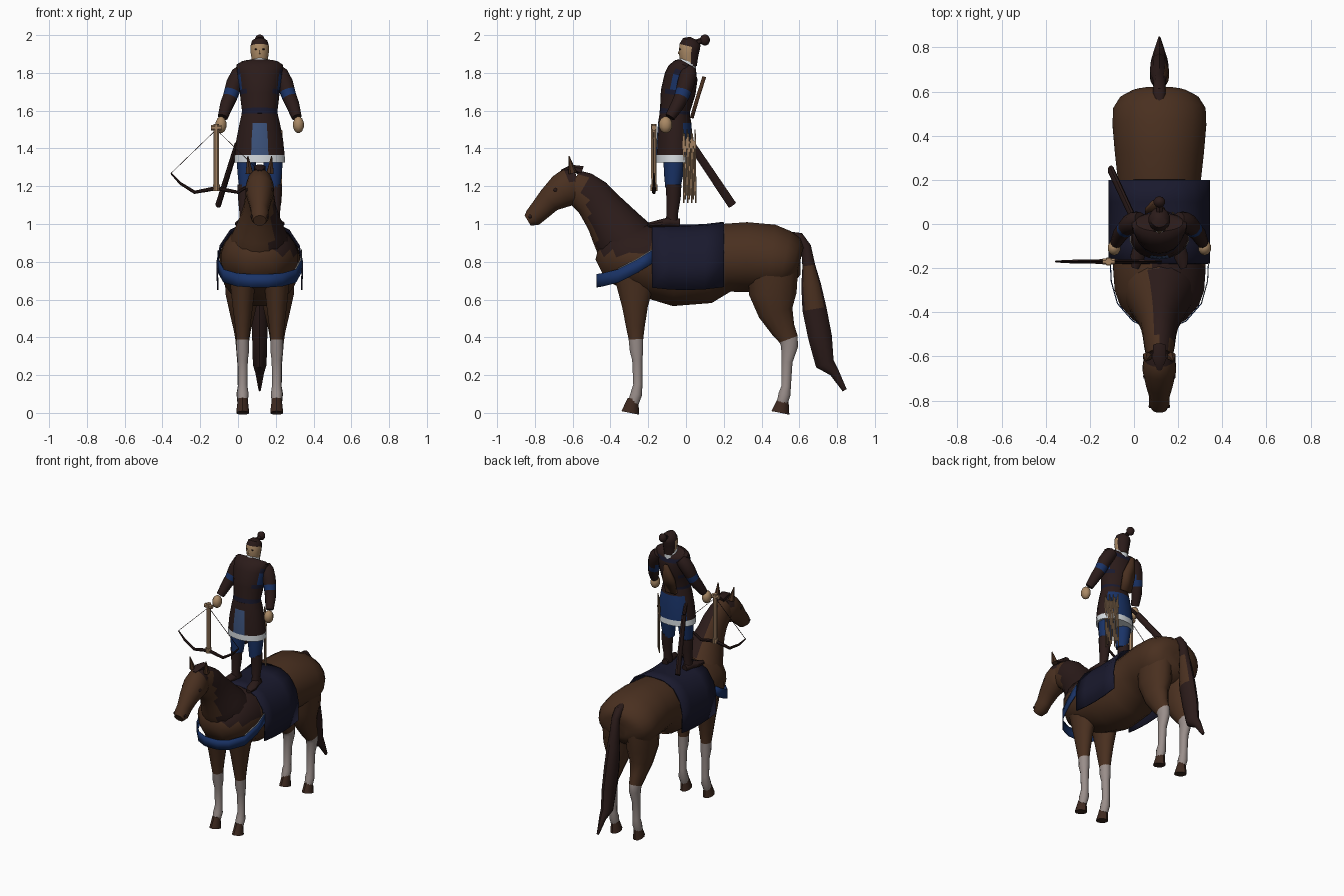
import bpy, bmesh, math
from mathutils import Vector

cube = bpy.data.objects.get("Cube")
if cube:
    bpy.data.objects.remove(cube, do_unlink=True)

CX = 0.115          # shared centre line of horse and rider
SIDES = (("right", -1), ("left", 1))
made = []


def material(name, r, g, b):
    m = bpy.data.materials.new(name)
    m.use_nodes = True
    m.diffuse_color = (r, g, b, 1)
    m.node_tree.nodes["Principled BSDF"].inputs["Base Color"].default_value = (r, g, b, 1)
    return m


COAT = material("horse_brown", .067, .029, .014)
DARK = material("dark_brown", .024, .011, .01)
STOCKING = material("pale_stocking", .32, .27, .255)
NAVY = material("navy_cloth", .01, .01, .027)
BLUE = material("blue_cloth", .01, .033, .135)
STEEL = material("steel_blue_cloth", .045, .085, .2)
SKIN = material("skin_tan", .4, .25, .13)
TRIM = material("white_trim", .66, .7, .73)
HOOF = material("hoof_brown", .048, .022, .014)
WOOD = material("pale_wood", .36, .22, .12)


def finish(name, bm, mats, rule=None):
    """Turn a bmesh into an object; rule(centre, normal) picks a material slot."""
    bmesh.ops.recalc_face_normals(bm, faces=bm.faces)
    for f in bm.faces:
        f.smooth = True
        if rule:
            f.material_index = int(rule(f.calc_center_median(), f.normal))
    me = bpy.data.meshes.new(name)
    bm.to_mesh(me)
    bm.free()
    for m in mats:
        me.materials.append(m)
    ob = bpy.data.objects.new(name, me)
    bpy.context.collection.objects.link(ob)
    made.append(ob)
    return ob


def loft(name, rings, *mats, n=14, ref=(1, 0, 0), rule=None):
    """Elliptical rings (x, y, z, radius along ref, radius across), capped."""
    bm = bmesh.new()
    pts = [Vector(r[:3]) for r in rings]
    loops = []
    for i, r in enumerate(rings):
        t = (pts[min(i + 1, len(pts) - 1)] - pts[max(i - 1, 0)]).normalized()
        u = Vector(ref)
        u = (u - t * u.dot(t)).normalized()
        v = t.cross(u)
        ring = []
        for k in range(n):
            a = math.tau * (k + .5) / n
            ring.append(bm.verts.new(pts[i] + u * math.cos(a) * r[3] + v * math.sin(a) * r[4]))
        loops.append(ring)
    for p, q in zip(loops, loops[1:]):
        for k in range(n):
            bm.faces.new((p[k], p[(k + 1) % n], q[(k + 1) % n], q[k]))
    bm.faces.new(loops[0])
    bm.faces.new(loops[-1])
    return finish(name, bm, mats, rule)


def spine(name, rows, *mats, dx=0, **kw):
    """Loft whose rows are (y, z, half width, half depth) on one x."""
    return loft(name, [(CX + dx, *r) for r in rows], *mats, **kw)


def rod(name, a, b, r, mat, r2=None, n=6):
    ref = (0, 1, 0) if abs(b[0] - a[0]) > abs(b[2] - a[2]) else (1, 0, 0)
    r2 = r if r2 is None else r2
    return loft(name, [(*a, r, r), (*b, r2, r2)], mat, n=n, ref=ref)


def ball(name, c, size, mat):
    rows = [(c[0], c[1], c[2] + size[2] * math.sin(a), size[0] * math.cos(a), size[1] * math.cos(a))
            for a in [math.radians(d) for d in range(-80, 81, 32)]]
    return loft(name, rows, mat, n=10)


def sheet(name, grid, thick, mat):
    """Open cloth strip from a grid of points, thickened."""
    bm = bmesh.new()
    vs = [[bm.verts.new(p) for p in row] for row in grid]
    for p, q in zip(vs, vs[1:]):
        for k in range(len(p) - 1):
            bm.faces.new((p[k], p[k + 1], q[k + 1], q[k]))
    ob = finish(name, bm, [mat])
    mod = ob.modifiers.new("thickness", "SOLIDIFY")
    mod.thickness = thick
    mod.offset = 0
    return ob


def mirrored(half):
    """Points (dx, ...) from the outer edge to the middle, extended to the other side."""
    return half + [(-p[0], *p[1:]) for p in reversed(half[:-1])]


# mane falls over the left of the neck, with a thin crest on the other side
def mane(c, nrm):
    hanging = c.x > CX - .01 and c.z > .83 and -.5 + (1.03 - c.z) * .2 < c.y < -.15
    return hanging or (c.y < -.15 and c.z > 1 and nrm.y + nrm.z > 1.25)


# horse trunk, neck and head
spine("horse_body", [(-.45, .755, .075, .065), (-.41, .775, .135, .12), (-.36, .8, .18, .16),
      (-.3, .82, .205, .182), (-.2, .81, .212, .2), (-.05, .775, .21, .213), (.1, .782, .203, .206),
      (.2, .82, .19, .184), (.32, .825, .204, .187), (.45, .815, .215, .185),
      (.52, .8, .212, .168), (.57, .79, .18, .14), (.595, .78, .135, .1), (.605, .78, .06, .05)],
      COAT, DARK, n=20, rule=mane)
spine("horse_neck", [(-.24, .82, .17, .17), (-.325, .905, .16, .163), (-.37, .975, .128, .143),
      (-.415, 1.04, .102, .124), (-.455, 1.09, .086, .113), (-.495, 1.14, .077, .107),
      (-.55, 1.18, .07, .1), (-.6, 1.2, .06, .09)], COAT, DARK, n=18, rule=mane)
spine("horse_head", [(-.57, 1.21, .055, .08), (-.61, 1.2, .072, .1), (-.655, 1.175, .078, .092),
      (-.725, 1.125, .062, .067), (-.775, 1.07, .047, .056), (-.81, 1.035, .048, .05),
      (-.838, 1.018, .035, .032)], COAT, DARK, rule=lambda c, m: c.y > -.64 and c.z > 1.21)
spine("forelock", [(-.55, 1.28, .03, .03), (-.61, 1.3, .034, .015), (-.66, 1.28, .012, .008)], DARK, n=8)

for side, s in SIDES:
    x = CX + s * .055
    rod(side + "_ear", (x, -.6, 1.27), (x + s * .008, -.62, 1.36), .022, COAT, .003)
    ball(side + "_horse_eye", (CX + s * .066, -.69, 1.18), (.008, .012, .01), DARK)
    ball(side + "_nostril", (CX + s * .042, -.825, 1.04), (.007, .01, .01), DARK)
    low = lambda c, m: c.z < .39
    spine(side + "_front_leg", [(-.27, .74, .075, .12), (-.27, .56, .055, .07), (-.268, .46, .042, .052),
          (-.265, .39, .034, .04), (-.262, .33, .035, .037), (-.258, .28, .028, .028),
          (-.255, .15, .025, .025), (-.263, .1, .032, .032), (-.278, .055, .027, .03)],
          COAT, STOCKING, dx=s * .09, n=12, rule=low)
    spine(side + "_hind_leg", [(.46, .8, .1, .14), (.46, .63, .092, .13), (.475, .53, .068, .095),
          (.515, .44, .046, .066), (.543, .39, .038, .053), (.548, .35, .035, .046),
          (.535, .27, .028, .03), (.53, .14, .025, .026), (.522, .1, .032, .033),
          (.51, .055, .027, .03)], COAT, STOCKING, dx=s * .092, n=12, rule=low)
    for part, y in (("front", -.28), ("hind", .515)):
        spine(f"{side}_{part}_hoof", [(y, .075, .027, .028), (y - .015, 0, .036, .048)],
              HOOF, dx=s * .09, n=10)

spine("tail", [(.55, .925, .03, .035), (.6, .925, .03, .03), (.635, .88, .028, .027),
      (.65, .78, .033, .034), (.662, .68, .042, .052), (.68, .55, .045, .064),
      (.71, .4, .042, .063), (.735, .26, .038, .05), (.785, .215, .024, .026),
      (.84, .12, .006, .012)], DARK, COAT, n=10,
      rule=lambda c, m: m.x > .8 and .55 < c.z < .75)

# saddle cloth and breast strap
drape = mirrored([(.222, .65), (.226, .78), (.208, .87), (.155, .95), (.085, .985), (0, .992)])
sheet("saddle_cloth", [[(CX + dx, y, z + .4 * y * y) for dx, z in drape]
                       for y in (-.18, -.09, 0, .1, .2)], .008, NAVY)
strap = mirrored([(.222, -.18, .825), (.218, -.26, .775), (.19, -.36, .725),
                  (.12, -.44, .705), (.05, -.47, .7), (0, -.472, .7)])
sheet("breast_strap", [[(CX + dx, y, z + h) for dx, y, z in strap] for h in (-.035, .035)], .005, BLUE)
sheet("strap_edging", [[(CX + dx, y, z + h) for dx, y, z in strap[:3]] for h in (.035, .041)], .004, TRIM)


# rider coat
def skirt_panels(c, nrm):
    if c.z < 1.365:
        return 3
    if nrm.y < -.3 and abs(c.x - CX) < .05 and c.z < 1.55:
        return 1
    return 2 if nrm.y > .7 and c.z < 1.53 else 0


def chest_bands(c, nrm):
    if 1.705 < c.z < 1.785 and abs(c.x - CX) > .093:
        return 2
    return any(lo < c.z < lo + .025 for lo in (1.58, 1.68, 1.785))


spine("coat_skirt", [(-.06, 1.325, .137, .1), (-.06, 1.365, .134, .1), (-.06, 1.45, .125, .095),
      (-.06, 1.535, .108, .088), (-.06, 1.585, .096, .08)], DARK, STEEL, BLUE, TRIM, n=18, rule=skirt_panels)
spine("coat_body", [(-.06, 1.58, .097, .081), (-.058, 1.605, .096, .08), (-.045, 1.68, .105, .09),
      (-.04, 1.705, .108, .092), (-.025, 1.785, .118, .088), (-.018, 1.81, .122, .08),
      (-.004, 1.838, .125, .062), (.004, 1.852, .106, .042)], DARK, NAVY, BLUE, n=18, rule=chest_bands)
spine("white_collar", [(-.005, 1.825, .055, .062), (.01, 1.862, .042, .046)], TRIM)
ball("collar_front", (CX, -.043, 1.836), (.04, .034, .02), TRIM)

# rider head
spine("rider_head", [(.02, 1.83, .037, .038), (.015, 1.862, .042, .046), (.015, 1.905, .049, .053),
      (.02, 1.94, .05, .056), (.03, 1.965, .042, .05), (.038, 1.983, .015, .02)], SKIN, DARK,
      rule=lambda c, m: c.z > 1.945 or c.y > .035)
rod("nose", (CX, -.03, 1.925), (CX, -.036, 1.9), .005, SKIN, .008)
for side, s in SIDES:
    ball(side + "_eye", (CX + s * .02, -.03, 1.925), (.008, .006, .004), DARK)
ball("top_knot", (CX, .1, 1.974), (.028, .027, .03), DARK)
rod("knot_tie", (CX, .05, 1.96), (CX, .09, 1.972), .016, DARK)

# rider limbs
for side, s in SIDES:
    loft(side + "_arm", [(CX + s * d, y, z, r, r) for d, y, z, r in (
         (.085, .02, 1.815, .036), (.108, .012, 1.79, .046), (.135, -.002, 1.74, .045),
         (.146, -.013, 1.705, .042), (.158, -.025, 1.67, .039), (.175, -.045, 1.63, .036),
         (.196, -.085, 1.565, .027))], DARK, BLUE, n=10,
         rule=lambda c, m: 1.67 < c.z < 1.705)
    ball(side + "_hand", (CX + s * .205, -.108, 1.525), (.031, .036, .045), SKIN)
    spine(side + "_trouser", [(-.06, 1.36, .056, .06), (-.065, 1.27, .05, .052), (-.07, 1.19, .04, .04)],
          BLUE, dx=s * .07, n=10)
    spine(side + "_boot", [(-.066, 1.21, .04, .042), (-.066, 1.14, .037, .038), (-.073, 1.05, .028, .03),
          (-.075, 1, .03, .035)], DARK, dx=s * .08, n=10)
    loft(side + "_boot_foot", [(CX + s * d, *r) for d, r in (
         (.078, (-.035, 1.005, .022, .024)), (.086, (-.09, 1.01, .03, .026)),
         (.1, (-.15, 1, .033, .02)), (.11, (-.2, .995, .016, .012)))], DARK, n=10)

# crossbow held point-down in the right hand
BX, BY = -.115, -.17
rod("crossbow_stock", (BX, BY, 1.53), (BX, BY, 1.2), .016, WOOD, .015, n=8)
rod("crossbow_butt", (BX - .028, BY, 1.51), (BX + .028, BY, 1.51), .015, WOOD, n=8)
rod("crossbow_nose", (BX, BY, 1.21), (BX, BY, 1.175), .02, WOOD, n=8)
bow = mirrored([(-.24, .078, .004), (-.19, .025, .008), (-.115, -.022, .01), (-.05, -.01, .011), (0, 0, .012)])
loft("crossbow_limb", [(BX + dx, BY, 1.19 + dz, r, r) for dx, dz, r in bow], DARK, n=8, ref=(0, 1, 0))
for side, s in SIDES:
    rod(side + "_bowstring", (BX + s * .24, BY, 1.268), (BX, BY, 1.5), .002, DARK, n=4)

# scabbard on the right hip
loft("scabbard", [(-.005, .03, 1.42, .014, .022), (-.105, .245, 1.1, .015, .025)], DARK, n=8)
rod("sword_grip", (.015, -.02, 1.48), (-.003, .026, 1.424), .012, DARK, n=8)

# arrow bundle on the left hip
for i in range(10):
    x, y, drop = .232 - .006 * i, -.015 + .007 * i, .02 * (i % 3)
    rod(f"arrow_{i}", (x, y, 1.48 - drop), (x - .004, y + .004, 1.11 + drop), .004, WOOD, n=5)
    rod(f"arrow_feather_{i}", (x, y, 1.4 - drop), (x, y, 1.5 - drop), .007, WOOD, .003, n=4)

# flat case slung on the back
sheet("back_case", [[(CX - .02 + dx, y, z) for dx in (-w, w)]
                    for y, z, w in ((.03, 1.56, .04), (.062, 1.67, .045), (.097, 1.78, .012))], .02, COAT)

# smooth shading with kept edges
for ob in bpy.context.selected_objects:
    ob.select_set(False)
for ob in made:
    ob.select_set(True)
bpy.context.view_layer.objects.active = made[0]
bpy.ops.object.shade_smooth_by_angle(angle=math.radians(40))
